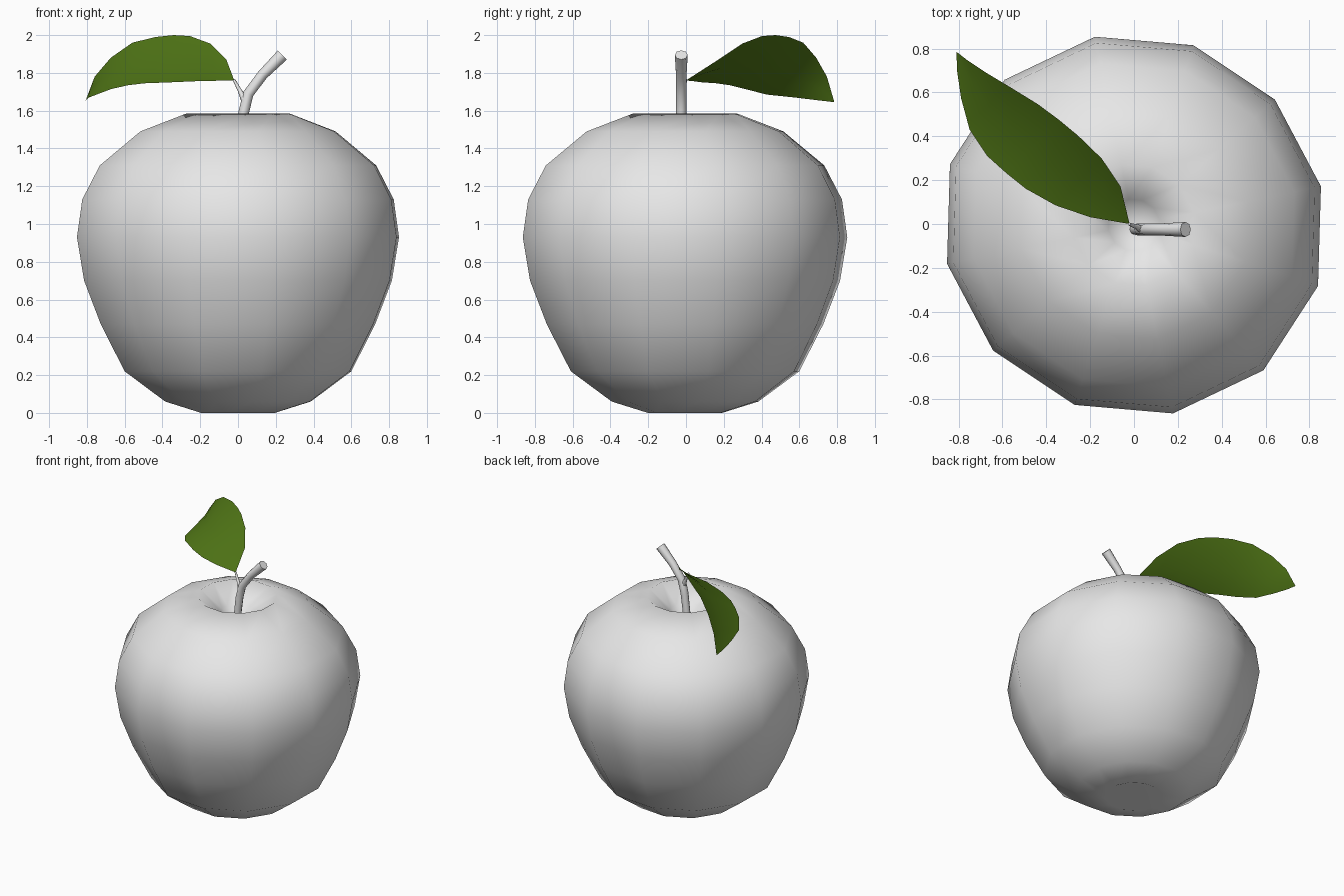
import bpy, bmesh
from math import sin, cos, radians, tau
from mathutils import Vector

if "Cube" in bpy.data.objects:
    bpy.data.objects.remove(bpy.data.objects["Cube"])


def material(name, rgb):
    mat = bpy.data.materials.new(name)
    mat.use_nodes = True
    mat.diffuse_color = (*rgb, 1)
    mat.node_tree.nodes["Principled BSDF"].inputs["Base Color"].default_value = (*rgb, 1)
    return mat


grey = material("pale grey", (0.8, 0.8, 0.8))
green = material("leaf green", (0.08, 0.18, 0.008))


def finish(name, bm, mat, fix_normals=True, angle=60):
    if fix_normals:
        bmesh.ops.recalc_face_normals(bm, faces=bm.faces)
    mesh = bpy.data.meshes.new(name)
    bm.to_mesh(mesh)
    bm.free()
    mesh.materials.append(mat)
    obj = bpy.data.objects.new(name, mesh)
    bpy.context.collection.objects.link(obj)
    bpy.ops.object.select_all(action="DESELECT")
    obj.select_set(True)
    bpy.context.view_layer.objects.active = obj
    bpy.ops.object.shade_smooth_by_angle(angle=radians(angle))
    return obj


def bridge(bm, lower, upper):
    n = len(lower)
    for i in range(n):
        j = (i + 1) % n
        bm.faces.new((lower[i], lower[j], upper[j], upper[i]))


def cap(bm, ring, point):
    tip = bm.verts.new(point)
    for i in range(len(ring)):
        bm.faces.new((ring[i], ring[(i + 1) % len(ring)], tip))


# Fruit: slightly oval twelve-sided lathe with a dimple at each end
def fruit_body():
    profile = [(0.2, 0), (0.395, 0.06), (0.615, 0.22), (0.745, 0.47), (0.835, 0.7),
               (0.874, 0.93), (0.845, 1.13), (0.75, 1.31), (0.53, 1.49),
               (0.28, 1.585), (0.12, 1.47)]
    sides = 12
    bm = bmesh.new()
    rings = []
    for r, z in profile:
        ring = []
        for i in range(sides):
            a = radians(11.7) + tau * i / sides
            s = r * (1 + 0.016 * cos(2 * (a - radians(140))))
            ring.append(bm.verts.new((s * cos(a), s * sin(a) - 0.005, z)))
        rings.append(ring)
    for low, high in zip(rings, rings[1:]):
        bridge(bm, low, high)
    cap(bm, rings[0], (0, 0, 0.08))
    cap(bm, rings[-1], (0, 0, 1.36))
    return finish("fruit_body", bm, grey, angle=180)


# Tapered tube along a path in a vertical plane
def tube(name, path, radii, sides=8):
    bm = bmesh.new()
    pts = [Vector(p) for p in path]
    rings = []
    for k, p in enumerate(pts):
        d = (pts[min(k + 1, len(pts) - 1)] - pts[max(k - 1, 0)]).normalized()
        u = d.cross(Vector((0, 1, 0))).normalized()
        v = d.cross(u)
        rings.append([bm.verts.new(p + radii[k] * (cos(tau * i / sides) * u + sin(tau * i / sides) * v))
                      for i in range(sides)])
    for low, high in zip(rings, rings[1:]):
        bridge(bm, low, high)
    bm.faces.new(rings[0])
    bm.faces.new(rings[-1])
    return finish(name, bm, grey)


# Leaf: folded blade, each row is (distance, high side, height, low side, height)
def leaf():
    rows = [(0.15, 0.092, 1.87, -0.105, 1.757), (0.3, 0.122, 1.955, -0.178, 1.75),
            (0.45, 0.12, 1.995, -0.22, 1.745), (0.56, 0.11, 2, -0.232, 1.735),
            (0.68, 0.093, 1.99, -0.238, 1.715), (0.82, 0.06, 1.96, -0.21, 1.685),
            (0.95, 0.028, 1.88, -0.135, 1.67), (1.05, 0.008, 1.78, -0.06, 1.655)]
    along = Vector((-0.709, 0.705, 0))
    across = Vector((0.705, 0.709, 0))
    root = Vector((-0.02, 0, 0))
    bm = bmesh.new()

    def point(t, off, z):
        return bm.verts.new(root + along * t + across * off + Vector((0, 0, z)))

    strips = []
    for t, a, za, b, zb in rows:
        fold = 0.035 * sin(tau / 2 * t / 1.114)
        strips.append((point(t, b, zb), point(t, (a + b) / 2, (za + zb) / 2 - fold), point(t, a, za)))
    base, tip = point(0, 0, 1.76), point(1.114, 0, 1.645)
    for s in range(2):
        bm.faces.new((base, strips[0][s + 1], strips[0][s]))
        for p, q in zip(strips, strips[1:]):
            bm.faces.new((p[s], p[s + 1], q[s + 1], q[s]))
        bm.faces.new((strips[-1][s], strips[-1][s + 1], tip))
    bmesh.ops.recalc_face_normals(bm, faces=bm.faces)
    bm.normal_update()
    if sum(f.normal.z for f in bm.faces) < 0:
        bmesh.ops.reverse_faces(bm, faces=bm.faces)
    return finish("leaf", bm, green, fix_normals=False)


fruit_body()
tube("stem", [(0, -0.025, 1.34), (0.03, -0.025, 1.59), (0.055, -0.025, 1.69),
              (0.13, -0.025, 1.79), (0.235, -0.025, 1.895)], [0.025, 0.028, 0.028, 0.028, 0.034])
tube("leaf_stalk", [(0.04, -0.025, 1.65), (0.01, -0.012, 1.705), (-0.022, 0, 1.765)],
     [0.022, 0.011, 0.007], 6)
leaf()
